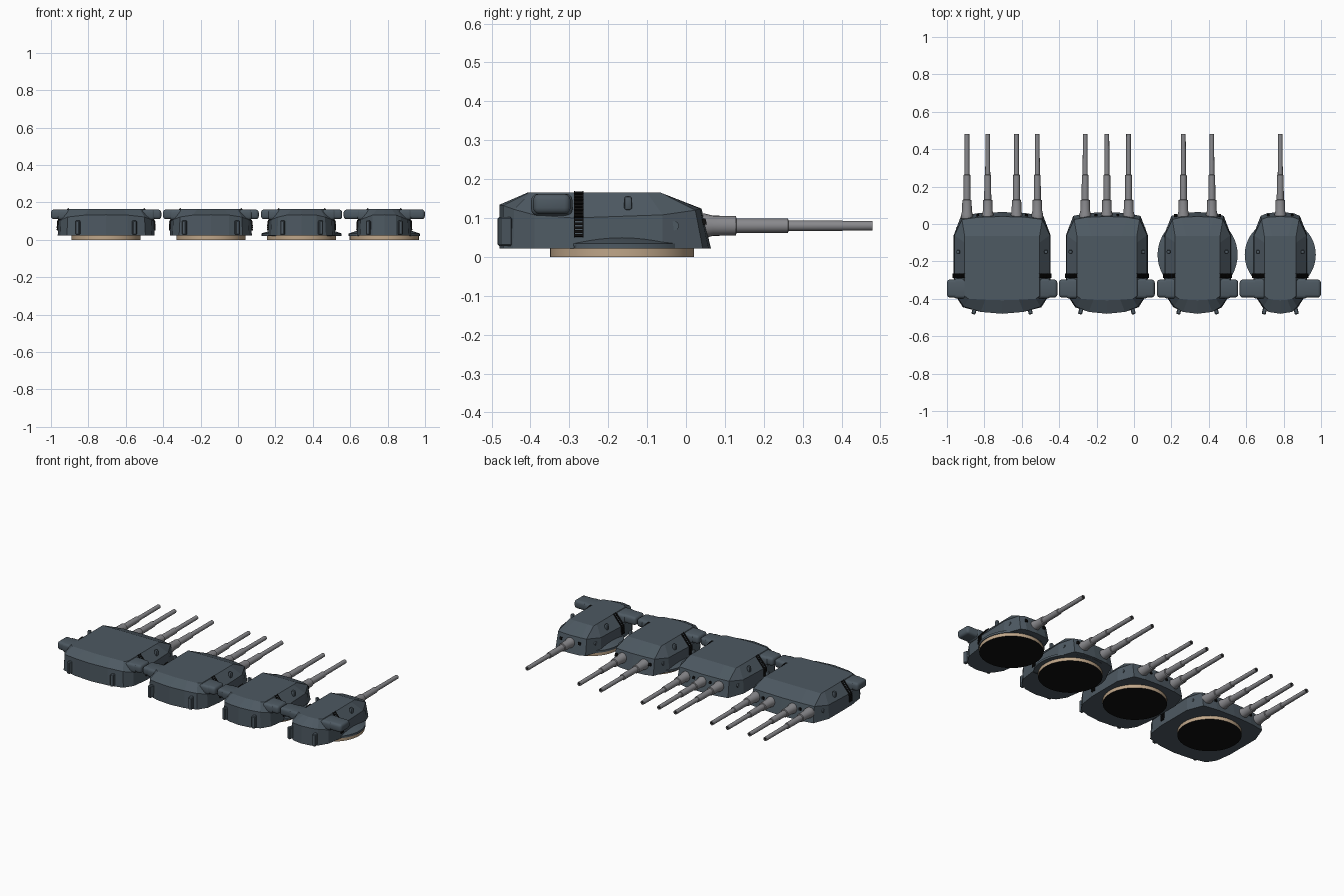
import bpy, bmesh, math
from mathutils import Vector, Matrix

if "Cube" in bpy.data.objects:
    bpy.data.objects.remove(bpy.data.objects["Cube"])


def material(name, rgb):
    m = bpy.data.materials.new(name)
    m.use_nodes = True
    m.diffuse_color = (*rgb, 1)
    m.node_tree.nodes["Principled BSDF"].inputs["Base Color"].default_value = (*rgb, 1)
    return m


ARMOUR = material("slate armour", (0.075, 0.1, 0.122))
STEEL = material("gun steel", (0.25, 0.25, 0.265))
TAN = material("tan ring", (0.52, 0.38, 0.25))
BLACK = material("black", (0.005, 0.005, 0.005))


def finish(bm, name, mats, smooth=False):
    bmesh.ops.recalc_face_normals(bm, faces=bm.faces)
    me = bpy.data.meshes.new(name)
    bm.to_mesh(me)
    bm.free()
    for m in mats:
        me.materials.append(m)
    ob = bpy.data.objects.new(name, me)
    bpy.context.collection.objects.link(ob)
    if smooth:
        bpy.ops.object.select_all(action="DESELECT")
        ob.select_set(True)
        bpy.context.view_layer.objects.active = ob
        bpy.ops.object.shade_smooth_by_angle(angle=math.radians(35))
    return ob


def box(name, centre, size, mat, bevel=0, segments=2, rot=None):
    bm = bmesh.new()
    bmesh.ops.create_cube(bm, size=1, matrix=Matrix.Diagonal((*size, 1)))
    if bevel:
        bmesh.ops.bevel(bm, geom=bm.edges[:], offset=bevel, segments=segments,
                        profile=0.5, affect="EDGES")
    if rot:
        bm.transform(rot)
    bm.transform(Matrix.Translation(centre))
    return finish(bm, name, [mat], bool(bevel))


def lathe(name, profile, matrix, mats, steps=24, cap_rule=None):
    """Revolve (radius, height) pairs about local z."""
    bm = bmesh.new()
    rings = []
    for r, h in profile:
        rings.append([bm.verts.new((r * math.cos(a), r * math.sin(a), h))
                      for a in (2 * math.pi * i / steps for i in range(steps))])
    for a, b in zip(rings, rings[1:]):
        for i in range(steps):
            j = (i + 1) % steps
            bm.faces.new((a[i], a[j], b[j], b[i]))
    bm.faces.new(rings[0][::-1]).material_index = 1 if cap_rule == "first" else 0
    bm.faces.new(rings[-1]).material_index = 1 if cap_rule == "last" else 0
    bm.transform(matrix)
    return finish(bm, name, mats, True)


def armoured_house(name, cx, w, roof):
    """Loft base, knuckle and roof outlines; each is mirrored about the centre."""
    base = [(0, .064, .022), (w * .5, .058, .022), (w - .035, .043, .022),
            (w + .004, -.06, .022), (w + .004, -.29, .022), (w - .01, -.39, .022),
            (w - .045, -.445, .022), (w * .45, -.47, .022), (0, -.48, .022)]
    knuckle = [(0, .04, .124), (w * .5, .036, .124), (w - .04, .024, .12),
               (w, -.06, .108), (w, -.29, .1), (w - .014, -.39, .108),
               (w - .05, -.442, .122), (w * .45, -.47, .132), (0, -.48, .134)]
    top = [(0, -.065), (roof * .5, -.065), (roof, -.065), (roof, -.1), (roof, -.29),
           (roof, -.385), (roof - .02, -.4), (roof * .45, -.405), (0, -.408)]
    bm = bmesh.new()
    loops = []
    for half in (base, knuckle, [(x, y, .165) for x, y in top]):
        full = half + [(-x, y, z) for x, y, z in half[-2:0:-1]]
        loops.append([bm.verts.new((cx + x, y, z)) for x, y, z in full])
    n = len(loops[0])
    for a, b in zip(loops, loops[1:]):
        for i in range(n):
            j = (i + 1) % n
            bm.faces.new((a[i], a[j], b[j], b[i]))
    bm.faces.new(loops[0][::-1])
    bm.faces.new(loops[-1])
    finish(bm, name, [ARMOUR])


def ladder(name, cx, side, w, roof):
    """Rungs climb the wall, then lean in over the sloping shoulder."""
    path = [Vector((w + .005, 0, .05)), Vector((w + .003, 0, .1)), Vector((roof, 0, .167))]
    bm = bmesh.new()
    for p, q, count in ((path[0], path[1], 5), (path[1], path[2], 8)):
        tilt = Matrix.Rotation(math.atan2(q.x - p.x, q.z - p.z), 4, "Y")
        for i in range(count):
            spot = p.lerp(q, (i + .5) / count)
            bmesh.ops.create_cube(bm, size=1, matrix=Matrix.Translation(spot) @ tilt
                                  @ Matrix.Diagonal((.01, .024, .0065, 1)))
        for y in (-.011, .011):
            mid = (p + q) / 2 + Vector((0, y, 0))
            bmesh.ops.create_cube(bm, size=1, matrix=Matrix.Translation(mid) @ tilt
                                  @ Matrix.Diagonal((.008, .003, (q - p).length, 1)))
    bm.transform(Matrix.Translation((cx, -.276, 0)) @ Matrix.Diagonal((side, 1, 1, 1)))
    finish(bm, name, [BLACK])


def skirt(name, cx, r):
    """Sloping apron around the turntable, cut flat behind."""
    ob = lathe(name, [(r, .021), (r, .034), (r - .05, .05)],
               Matrix.Translation((cx, -.165, 0)), [ARMOUR], 48)
    bm = bmesh.new()
    bm.from_mesh(ob.data)
    cut = bmesh.ops.bisect_plane(bm, geom=bm.verts[:] + bm.edges[:] + bm.faces[:],
                                 plane_co=(0, -.29, 0), plane_no=(0, -1, 0), clear_outer=True)
    edges = [e for e in cut["geom_cut"] if isinstance(e, bmesh.types.BMEdge)]
    bmesh.ops.holes_fill(bm, edges=edges)
    bm.to_mesh(ob.data)
    bm.free()


ALONG_Y = Matrix.Rotation(-math.pi / 2, 4, "X")
BARREL = [(.012, -.03), (.024, 0), (.031, .025), (.031, .05), (.026, .07), (.025, .128),
          (.019, .13), (.018, .262), (.0135, .264), (.0125, .48), (.008, .48), (.008, .474)]

# name, centre, half width, rangefinder half length, gun offsets, port, rear box, skirt radius
TURRETS = [
    ("quad", -.705, .255, .295, (-.188, -.077, .077, .188), .13, .15, 0),
    ("triple", -.145, .215, .256, (-.116, 0, .116), .058, .14, 0),
    ("twin", .34, .175, .217, (-.076, .076), .118, .1, .214),
    ("single", .782, .14, .217, (0,), .065, .085, .19)]

for name, cx, w, reach, guns, port, locker, apron in TURRETS:
    roof = w - .055
    armoured_house(name + "_turret_house", cx, w, roof)
    lathe(name + "_turntable_ring", [(.185, 0), (.185, .023)],
          Matrix.Translation((cx, -.165, 0)), [TAN, BLACK], 48, "first")
    if apron:
        skirt(name + "_apron", cx, apron)

    # Guns with rounded mantlets and dark bores
    for i, dx in enumerate(guns):
        lathe(f"{name}_gun_{i + 1}", BARREL, Matrix.Translation((cx + dx, 0, .08)) @ ALONG_Y,
              [STEEL, BLACK], 20, "last")

    # Rangefinder arms crossing the house
    box(name + "_rangefinder", (cx, -.345, .136), (reach * 2, .096, .052), ARMOUR, .016, 3)
    box(name + "_rangefinder_collar", (cx, -.345, .134), (w * 2 + .012, .106, .056),
        ARMOUR, .016, 3)

    for side, label in ((1, "left"), (-1, "right")):
        tag = f"{name}_{label}_"
        ladder(tag + "ladder", cx, side, w, roof)
        # Periscope on the shoulder
        box(tag + "periscope", (cx + side * (w - .02), -.149, .138), (.02, .02, .036),
            ARMOUR, .006)
        # Round hatch on the forward wall
        wall_turn = Matrix.Rotation(side * math.pi / 2, 4, "Y")
        lathe(tag + "hatch", [(.012, -.012), (.012, .004)],
              Matrix.Translation((cx + side * (w - .013), -.03, .08)) @ wall_turn, [ARMOUR], 16)
        # Sighting port in the face plate
        box(tag + "port", (cx + side * port, .046, .09), (.014, .012, .016), BLACK,
            rot=Matrix.Rotation(.23, 4, "X"))
        # Rear locker
        box(tag + "rear_locker", (cx + side * locker, -.466, .065), (.022, .034, .075),
            ARMOUR, .004, 1, Matrix.Rotation(side * .25, 4, "Z"))
